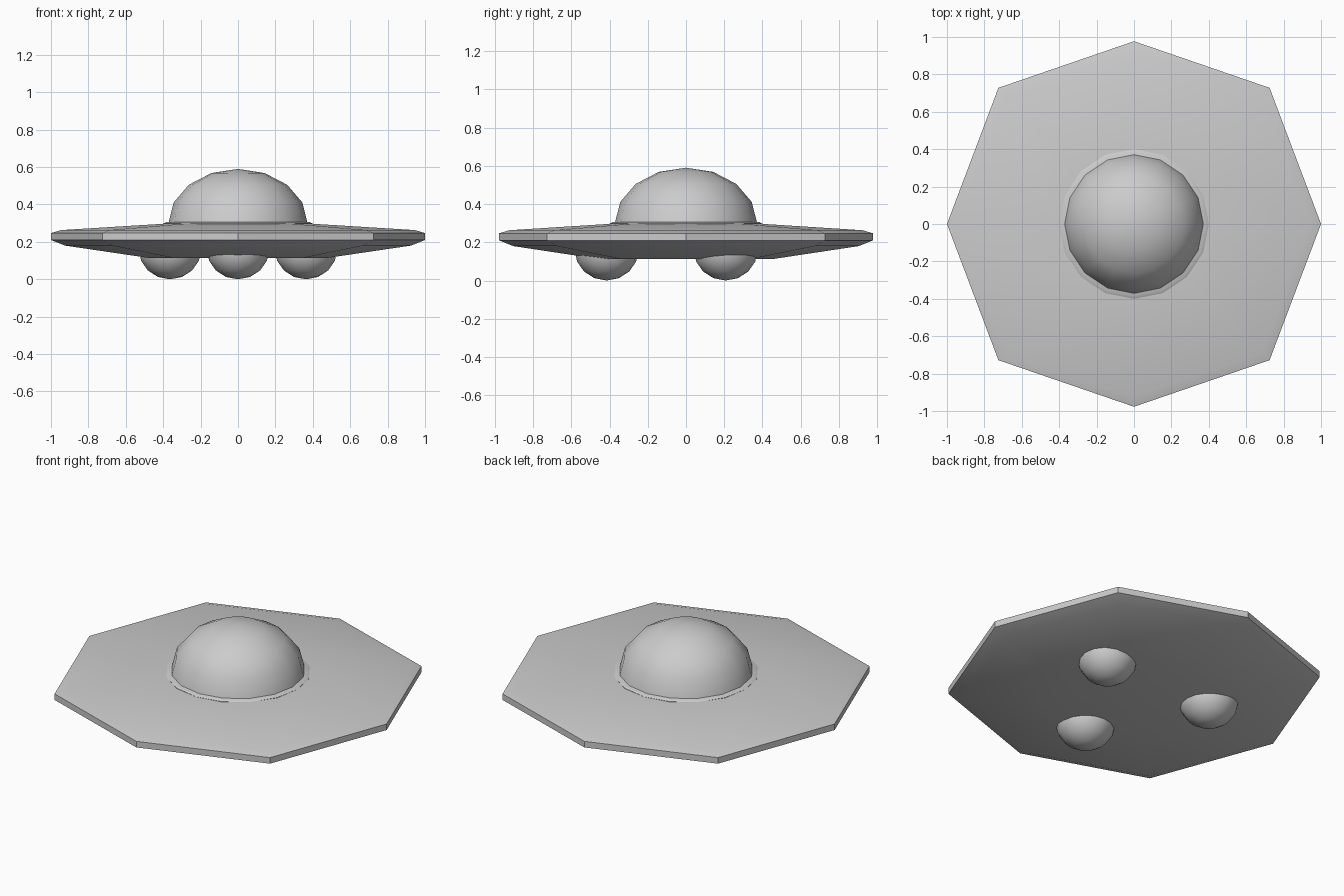
import bpy, bmesh
from math import sin, cos, pi, radians

if "Cube" in bpy.data.objects:
    bpy.data.objects.remove(bpy.data.objects["Cube"])


def lathe(name, profile, outline, loc=(0, 0, 0), angle=30):
    """Sweep (radius, z) points around an outline; radius 0 makes a pole."""
    bm = bmesh.new()
    n = len(outline)
    rings = []
    for r, z in profile:
        if r == 0:
            rings.append([bm.verts.new((0, 0, z))] * n)
        else:
            rings.append([bm.verts.new((r * x, r * y, z)) for x, y in outline])
    for a, b in zip(rings, rings[1:]):
        for i in range(n):
            j = (i + 1) % n
            quad = list(dict.fromkeys((a[i], a[j], b[j], b[i])))
            bm.faces.new(quad)
    # Close open ends with flat caps
    for ring in (rings[0], rings[-1]):
        if ring[0] is not ring[1]:
            bm.faces.new(ring)
    bmesh.ops.recalc_face_normals(bm, faces=bm.faces)
    me = bpy.data.meshes.new(name)
    bm.to_mesh(me)
    bm.free()
    ob = bpy.data.objects.new(name, me)
    ob.location = loc
    bpy.context.collection.objects.link(ob)
    bpy.ops.object.select_all(action='DESELECT')
    ob.select_set(True)
    bpy.context.view_layer.objects.active = ob
    bpy.ops.object.shade_smooth_by_angle(angle=radians(angle))
    return ob


def circle(n):
    return [(cos(2 * pi * i / n), sin(2 * pi * i / n)) for i in range(n)]


round16 = circle(16)
octagon = [(1, 0), (.725, .728), (0, .977), (-.725, .728),
           (-1, 0), (-.725, -.728), (0, -.977), (.725, -.728)]

# Eight-sided saucer body with a thin vertical rim
lathe("saucer_body", [(.47, .113), (.925, .18), (1, .21), (1, .247),
                      (.945, .263), (.38, .298)], octagon)

# Thin collar around the dome
lathe("dome_collar", [(.40, .285), (.40, .297), (.385, .305)], round16)

# Flattened half-sphere dome
quarter = [i * pi / 8 for i in range(5)]
lathe("dome", [(.372 * sin(a), .30 + .29 * cos(a)) for a in quarter],
      round16, angle=40)

# Three landing balls, one at the front and two at the back
ball = [(.167 * sin(a), .16 - .16 * cos(a))
        for a in [i * pi / 8 for i in range(8)]] + [(0, .32 - .04)]
ball = [(r, min(z, .28)) for r, z in ball[:7]] + [(0, .28)]
for i in range(3):
    a = -pi / 2 + i * 2 * pi / 3
    lathe(f"landing_ball_{i + 1}", ball, round16,
          (.42 * cos(a), .415 * sin(a), 0), 40)
